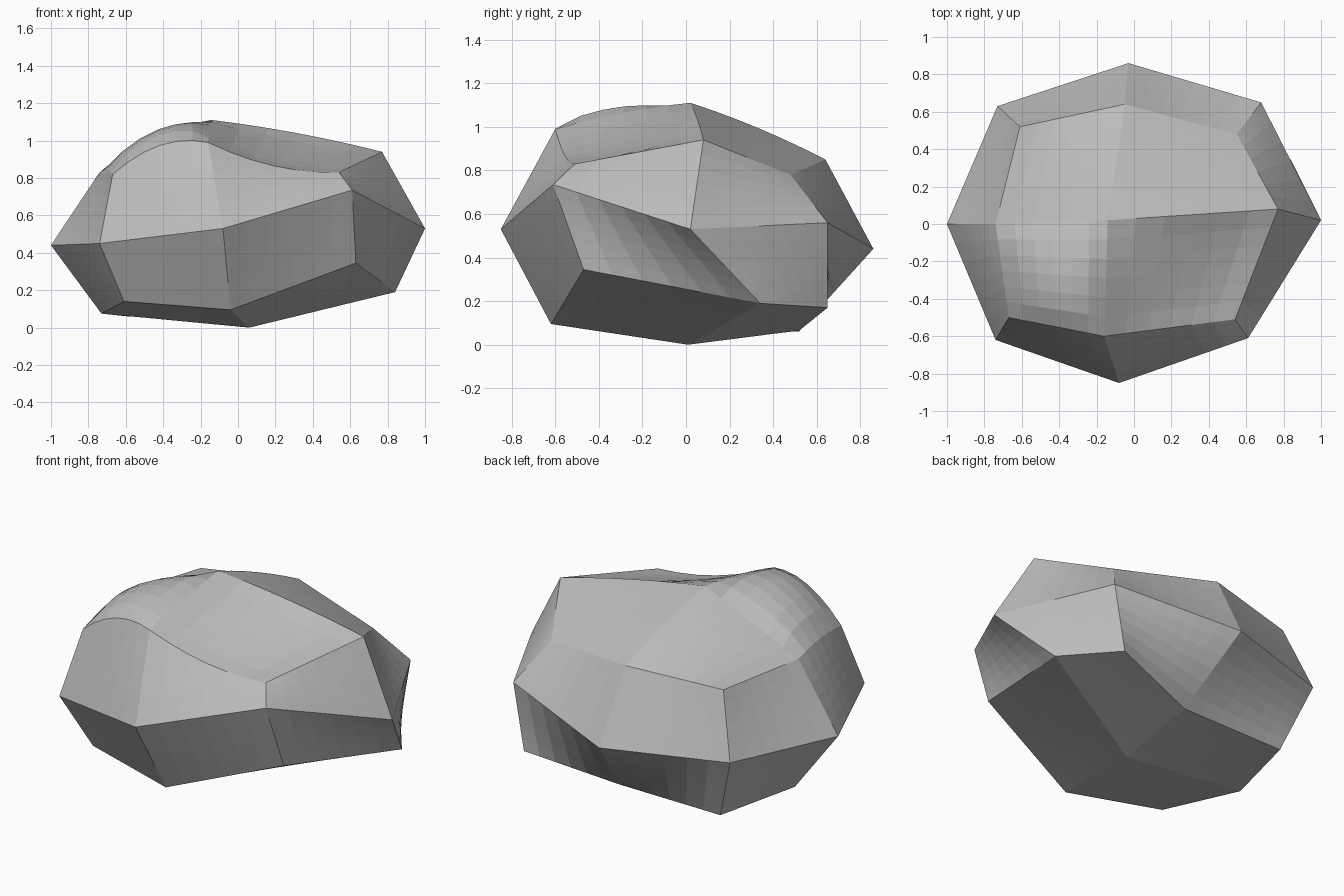
import bpy
import bmesh
from math import sin, pi
from mathutils import Vector

if "Cube" in bpy.data.objects:
    bpy.data.objects.remove(bpy.data.objects["Cube"], do_unlink=True)

STEPS = 6

# Corner rings, counter-clockwise from the left-hand (+x) corner
upper = [(.77, .08, .94), (.55, .48, .78), (-.05, .64, .85), (-.61, .52, .81),
         (-.74, 0, .83), (-.67, -.5, .82), (-.16, -.6, .99), (.54, -.51, .83)]
middle = [(1, .02, .53), (.68, .65, .56), (-.03, .86, .44), (-.73, .63, .45),
          (-1, 0, .44), (-.74, -.62, .45), (-.08, -.85, .53), (.61, -.61, .735)]
lower = [(.84, .34, .19), (.61, .65, .17), (.08, .52, .065), (-.59, .52, .06),
         (-.73, .02, .075), (-.61, -.49, .14), (-.04, -.62, .095), (.63, -.47, .345)]
corners = {"peak": Vector((-.14, .02, 1.11)), "base": Vector((.06, .01, 0))}
for name, ring in (("u", upper), ("m", middle), ("l", lower)):
    for i, co in enumerate(ring):
        corners[name + str(i)] = Vector(co)

# Ridges that arch up or sag, by height at mid-length
bows = {frozenset(k): b for k, b in (
    (("u5", "u6"), .07), (("u6", "u7"), -.045), (("peak", "u2"), .015),
    (("peak", "u0"), .015), (("peak", "u6"), .015), (("u4", "u5"), .02))}


def edge(a, b, t):
    """Point on the ridge from corner a to corner b."""
    p = corners[a].lerp(corners[b], t)
    p.z += bows.get(frozenset((a, b)), 0) * 4 * t * (1 - t)
    return p


def patch(bm, a, b, c, d, swell=0):
    """Faceted patch between four ridges, swollen along z."""
    def point(u, v):
        sides = edge(a, b, u) * (1 - v) + edge(d, c, u) * v
        ends = edge(a, d, v) * (1 - u) + edge(b, c, v) * u
        flat = (corners[a].lerp(corners[b], u) * (1 - v)
                + corners[d].lerp(corners[c], u) * v)
        p = sides + ends - flat
        p.z += swell * max(0, sin(pi * u) * sin(pi * v)) ** .6
        return p

    grid = [[bm.verts.new(point(i / STEPS, j / STEPS)) for j in range(STEPS + 1)]
            for i in range(STEPS + 1)]
    for i in range(STEPS):
        for j in range(STEPS):
            bm.faces.new((grid[i][j], grid[i + 1][j],
                          grid[i + 1][j + 1], grid[i][j + 1]))


bm = bmesh.new()

# Side bands
for i in range(8):
    j = (i + 1) % 8
    patch(bm, f"m{i}", f"m{j}", f"u{j}", f"u{i}")
    patch(bm, f"l{i}", f"l{j}", f"m{j}", f"m{i}")

# Top and underside, with a domed and a hollow patch at the front
swells = {4: .07, 6: -.025}
for i in range(0, 8, 2):
    j, k = i + 1, (i + 2) % 8
    patch(bm, "peak", f"u{i}", f"u{j}", f"u{k}", swells.get(i, 0))
    patch(bm, "base", f"l{k}", f"l{j}", f"l{i}")

bmesh.ops.remove_doubles(bm, verts=bm.verts, dist=.0005)
bmesh.ops.recalc_face_normals(bm, faces=bm.faces)
mesh = bpy.data.meshes.new("boulder")
bm.to_mesh(mesh)
bm.free()

# Stone colour
stone = bpy.data.materials.new("grey_stone")
stone.use_nodes = True
colour = (.5, .5, .5, 1)
stone.diffuse_color = colour
stone.node_tree.nodes["Principled BSDF"].inputs["Base Color"].default_value = colour
mesh.materials.append(stone)

boulder = bpy.data.objects.new("boulder", mesh)
bpy.context.collection.objects.link(boulder)
